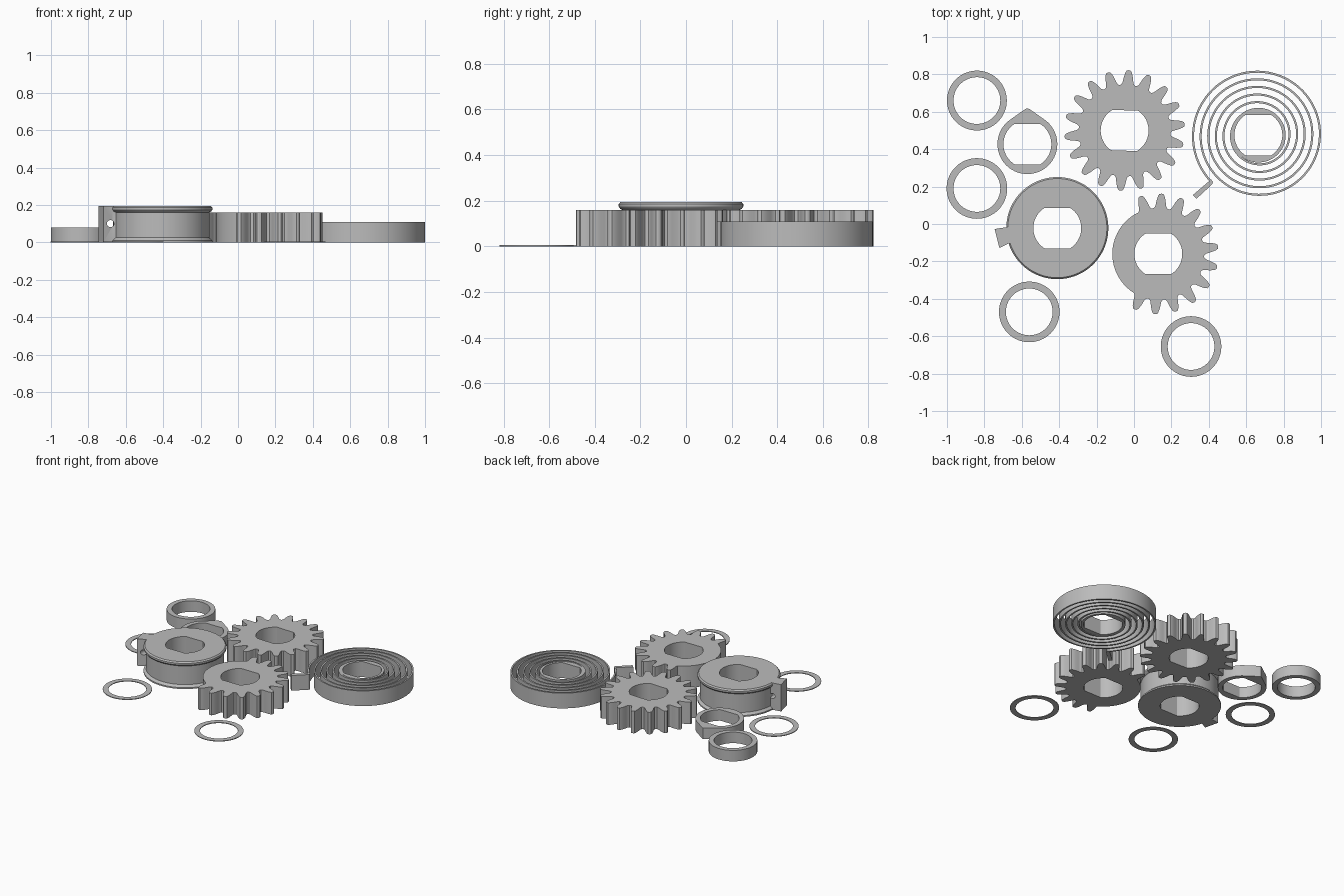
import bpy, bmesh, math
from math import sin, cos, radians, pi, tau

if "Cube" in bpy.data.objects:
    bpy.data.objects.remove(bpy.data.objects["Cube"])

grey = bpy.data.materials.new("plain grey")
grey.diffuse_color = (0.5, 0.5, 0.5, 1)
grey.use_nodes = True
grey.node_tree.nodes["Principled BSDF"].inputs["Base Color"].default_value = grey.diffuse_color

BORE_R, BORE_FLAT = 0.128, 0.108


def finish(name, bm, loc=(0, 0)):
    """Turn a bmesh into a shaded object standing on the ground."""
    bmesh.ops.recalc_face_normals(bm, faces=bm.faces)
    me = bpy.data.meshes.new(name)
    bm.to_mesh(me)
    bm.free()
    me.materials.append(grey)
    me.shade_smooth()
    me.set_sharp_from_angle(angle=radians(30))
    ob = bpy.data.objects.new(name, me)
    ob.location = (loc[0], loc[1], 0)
    bpy.context.collection.objects.link(ob)
    return ob


def thicken(bm, height):
    """Pull a flat sheet up into a closed solid."""
    ret = bmesh.ops.extrude_face_region(bm, geom=bm.faces[:], use_keep_orig=True)
    top = [g for g in ret["geom"] if isinstance(g, bmesh.types.BMVert)]
    bmesh.ops.translate(bm, verts=top, vec=(0, 0, height))


def prism(name, loops, height, loc=(0, 0)):
    """Extrude an outline, with any further loops as holes."""
    bm = bmesh.new()
    edges = []
    for loop in loops:
        vs = [bm.verts.new((x, y, 0)) for x, y in loop]
        edges += [bm.edges.new((vs[i - 1], vs[i])) for i in range(len(vs))]
    bmesh.ops.triangle_fill(bm, use_beauty=True, edges=edges, normal=(0, 0, 1))
    thicken(bm, height)
    return finish(name, bm, loc)


def polar(r, deg):
    return (r * cos(radians(deg)), r * sin(radians(deg)))


def circle(r, n=64):
    return [polar(r, 360 * i / n) for i in range(n)]


def bore_radius(deg):
    return min(BORE_R, BORE_FLAT / max(abs(sin(radians(deg))), 1e-6))


# angles that include the corners of the two-flat bore
corner = math.degrees(math.asin(BORE_FLAT / BORE_R))
ANGLES = sorted([i * 5 for i in range(72)] +
                [corner, 180 - corner, 180 + corner, 360 - corner])


def bore(tilt=0):
    return [polar(bore_radius(a), a + tilt) for a in ANGLES]


# Gears: 18 tooth positions, blank positions stay a plain disc
HALF = [(2, 0.320), (3.2, 0.310), (4.6, 0.290), (5.7, 0.270), (6.6, 0.256), (8.2, 0.247)]
TOOTH = [(-a, r) for a, r in reversed(HALF)] + [(0, 0.323)] + HALF + [(10, 0.245)]
BLANK = [(a, 0.246) for a in (-6, -2, 2, 6, 10)]


def gear(name, loc, phase, teeth, tilt=0):
    outline = [polar(r, phase + 20 * k + a)
               for k in range(18) for a, r in (TOOTH if k < teeth else BLANK)]
    prism(name, [outline, bore(tilt)], 0.16, loc)


gear("full_gear", (-0.05, 0.50), 86, 18, -2)
gear("partial_gear", (0.13, -0.16), -113, 12)

# Spacer and thin washers
prism("spacer_ring", [circle(0.16), circle(0.125)], 0.08, (-0.84, 0.66))
for i, loc in enumerate([(-0.84, 0.19), (-0.56, -0.47), (0.305, -0.655)]):
    prism(f"washer_{i + 1}", [circle(0.162), circle(0.125)], 0.005, loc)

# Pointed collar: a round outline with a tangent nose at the back
nose = [polar(0.16, 125 + i * 5) for i in range(59)]
nose += [(0.012, 0.187), (0, 0.192), (-0.012, 0.187)]
prism("pointed_collar", [nose, bore()], 0.08, (-0.57, 0.427))

# Spool: grooved profile turned around the two-flat bore
profile = [(0.273, 0), (0.273, 0.01), (0.257, 0.025), (0.257, 0.16),
           (0.267, 0.165), (0.273, 0.174), (0.273, 0.186), (0.265, 0.195)]
bm = bmesh.new()
columns = []
for a in ANGLES:
    pts = [(bore_radius(a), 0)] + profile + [(bore_radius(a), 0.195)]
    columns.append([bm.verts.new((*polar(r, a), z)) for r, z in pts])
for i, col in enumerate(columns):
    prev = columns[i - 1]
    for j in range(len(col)):
        bm.faces.new((prev[j - 1], col[j - 1], col[j], prev[j]))
finish("spool", bm, (-0.41, -0.022))

# Spool tab with a cord hole
tab = prism("spool_tab", [[(-0.745, -0.027), (-0.67, -0.015), (-0.62, -0.015),
                           (-0.62, -0.105), (-0.672, -0.105), (-0.72, -0.128)]], 0.195)
bm = bmesh.new()
bmesh.ops.create_cone(bm, cap_ends=True, segments=24, radius1=0.019, radius2=0.019, depth=0.3)
cutter = finish("cord_hole_cutter", bm)
cutter.location = (-0.682, -0.07, 0.1)
cutter.rotation_euler = (pi / 2, 0, 0)
cutter.hide_render = True
cutter.display_type = 'WIRE'
mod = tab.modifiers.new("cord_hole", 'BOOLEAN')
mod.operation = 'DIFFERENCE'
mod.object = cutter

# Spiral spring: hub, wound strip and hooked end
SPRING, SPRING_H = (0.665, 0.475), 0.11
prism("spring_hub", [circle(0.146), bore()], SPRING_H, SPRING)
PITCH, TURNS, STRIP = 0.0407, 5.3, 0.011
bm = bmesh.new()
steps = int(TURNS * 72)
last = None
for i in range(steps + 1):
    r = 0.36 - PITCH * i / 72
    pair = [bm.verts.new((*polar(q, 225 - 5 * i), 0)) for q in (r, r - STRIP)]
    if last:
        bm.faces.new((last[0], last[1], pair[1], pair[0]))
    last = pair
thicken(bm, SPRING_H)
finish("spring_strip", bm, SPRING)
prism("spring_hook", [[(0.402, 0.228), (0.412, 0.238), (0.422, 0.225), (0.418, 0.212),
                       (0.334, 0.135), (0.315, 0.155), (0.393, 0.222)]], SPRING_H)
